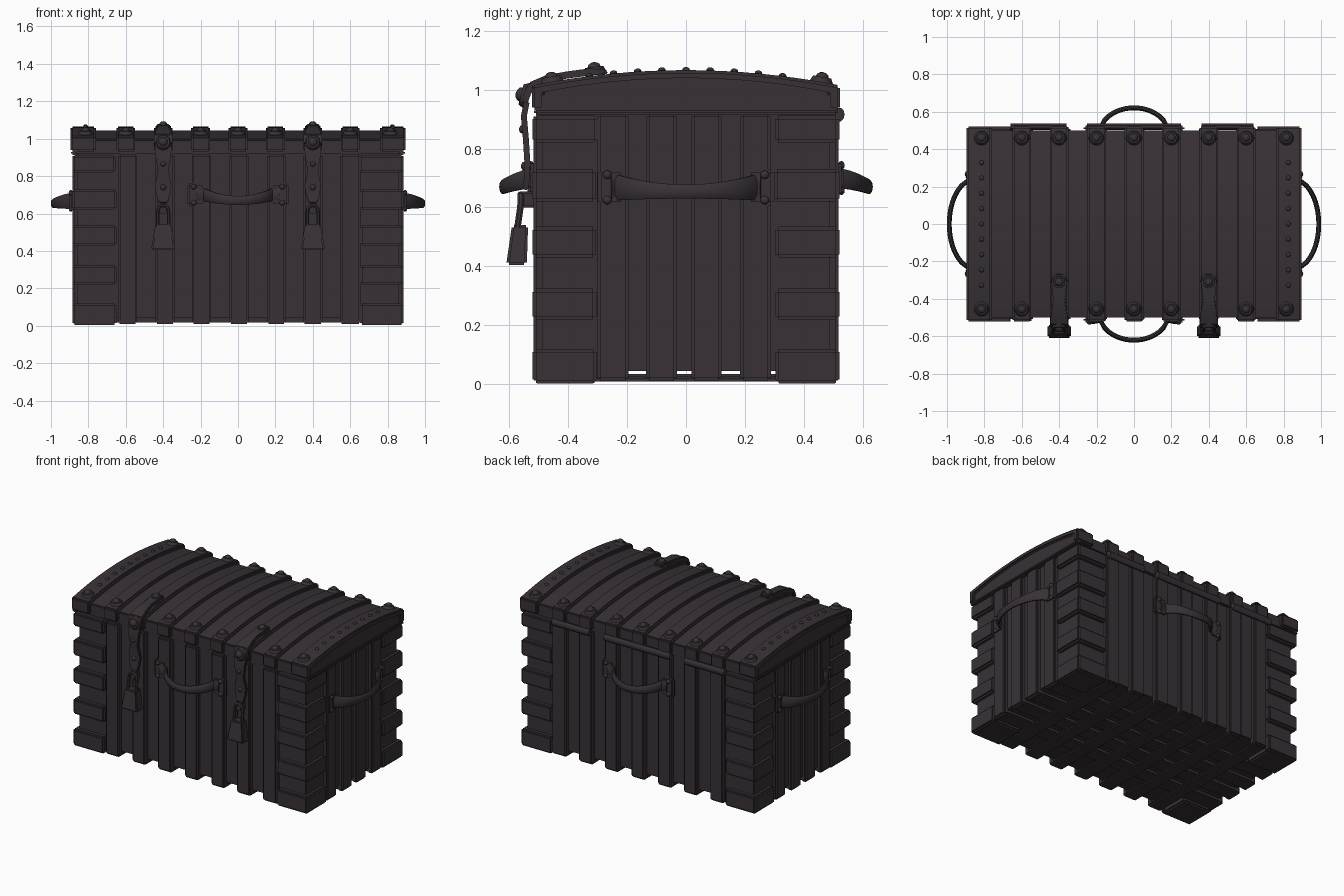
import bpy, bmesh, math, random
from mathutils import Vector, Matrix

if "Cube" in bpy.data.objects:
    bpy.data.objects.remove(bpy.data.objects["Cube"])

random.seed(4)
mat = bpy.data.materials.new("dark_plum_wood")
mat.diffuse_color = (0.040, 0.031, 0.037, 1)
mat.use_nodes = True
mat.node_tree.nodes["Principled BSDF"].inputs["Base Color"].default_value = mat.diffuse_color


def finish(name, bm, bevel=0.0, seg=2):
    """Bevel the sharp edges, store the mesh and link the object."""
    bmesh.ops.recalc_face_normals(bm, faces=bm.faces[:])
    if bevel:
        sharp = [e for e in bm.edges if len(e.link_faces) == 2 and e.calc_face_angle(0) > 0.6]
        bmesh.ops.bevel(bm, geom=sharp, offset=bevel, segments=seg, affect='EDGES', clamp_overlap=True)
    me = bpy.data.meshes.new(name)
    bm.to_mesh(me)
    bm.free()
    me.materials.append(mat)
    ob = bpy.data.objects.new(name, me)
    bpy.context.collection.objects.link(ob)
    return ob


def box(name, a, b, bevel=0.01):
    lo = Vector([min(p, q) for p, q in zip(a, b)])
    hi = Vector([max(p, q) for p, q in zip(a, b)])
    bm = bmesh.new()
    bmesh.ops.create_cube(bm, size=1)
    for v in bm.verts:
        v.co = Vector([(lo[i] + hi[i]) / 2 + v.co[i] * (hi[i] - lo[i]) for i in range(3)])
    return finish(name, bm, bevel)


def prism(name, profile, direction, bevel=0.01):
    """Extrude a closed outline of 3D points along a direction."""
    bm = bmesh.new()
    f = bm.faces.new([bm.verts.new(p) for p in profile])
    new = bmesh.ops.extrude_face_region(bm, geom=[f])["geom"]
    bmesh.ops.translate(bm, vec=direction, verts=[g for g in new if isinstance(g, bmesh.types.BMVert)])
    return finish(name, bm, bevel)


def sweep(name, pts, side, widths, thick, n=8, bevel=0.0):
    """Tube along pts: half-width along 'side', half-thickness across it."""
    bm, rings = bmesh.new(), []
    pts, side = [Vector(p) for p in pts], Vector(side)
    for i, p in enumerate(pts):
        t = (pts[min(i + 1, len(pts) - 1)] - pts[max(i - 1, 0)]).normalized()
        nrm = t.cross(side).normalized()
        k = math.sqrt(2) if n == 4 else 1
        rings.append([bm.verts.new(p + k * (side * widths[i] * math.cos(a) + nrm * thick * math.sin(a)))
                      for a in [(j + 0.5) * 2 * math.pi / n for j in range(n)]])
    for r, s in zip(rings, rings[1:]):
        for j in range(n):
            bm.faces.new((r[j], r[(j + 1) % n], s[(j + 1) % n], s[j]))
    bm.faces.new(rings[0])
    bm.faces.new(rings[-1])
    return finish(name, bm, bevel)


def rivet(name, loc, normal, r, collar=True):
    """Domed stud, with a sloped collar on the large ones."""
    bm = bmesh.new()
    m = Matrix.Translation(loc) @ Vector(normal).to_track_quat('Z', 'Y').to_matrix().to_4x4()
    if collar:
        bmesh.ops.create_cone(bm, cap_ends=True, segments=12, radius1=r, radius2=r * 0.7,
                              depth=r * 0.6, matrix=m)
    dome = r * 0.5 if collar else r
    up = Matrix.Translation((0, 0, r * 0.3 if collar else 0))
    bmesh.ops.create_uvsphere(bm, u_segments=10, v_segments=6, radius=dome,
                              matrix=m @ up @ Matrix.Diagonal((1, 1, 0.75, 1)))
    return finish(name, bm)


def on_face(face, u, out, z):
    """Point on one wall: u along it, out from the centre."""
    return {"front": Vector((u, -out, z)), "back": Vector((u, out, z)),
            "right": Vector((out, u, z)), "left": Vector((-out, u, z))}[face]


def arch(y, top):
    return top - 0.19 * y * y


# Inner body
box("chest_body", (-0.857, -0.488, 0.045), (0.857, 0.488, 0.92), 0.004)

# Planks on the long walls, carried on beneath the floor
for x in (-0.59, -0.39, -0.195, 0.005, 0.205, 0.40, 0.60):
    w = 0.052 + random.uniform(-0.002, 0.002)
    for face in ("front", "back"):
        box(face + "_plank", on_face(face, x - w, 0.47, 0.012), on_face(face, x + w, 0.518, 0.918))
    box("floor_plank", (x - w, -0.51, 0.01), (x + w, 0.51, 0.035), 0.008)

# Planks on the short walls, carried on beneath the floor
for y in (-0.248, -0.083, 0.07, 0.236):
    w = 0.052 + random.uniform(-0.002, 0.002)
    for face in ("left", "right"):
        box(face + "_plank", on_face(face, y - w, 0.84, 0.012), on_face(face, y + w, 0.885, 0.918))
    box("floor_cross_plank", (-0.87, y - w, 0.018), (0.87, y + w, 0.05), 0.008)

# Corner brackets: five L-shaped bands on each corner, plus a foot plate
for sx in (-1, 1):
    for sy in (-1, 1):
        for z0, z1 in ((0.005, 0.12), (0.22, 0.325), (0.43, 0.535), (0.62, 0.73), (0.82, 0.912)):
            d = random.uniform(-0.004, 0.004)
            ax, ay = 0.652 + d, 0.302 + d
            outline = [(ax, 0.52), (0.885, 0.52), (0.885, ay), (0.845, ay), (0.845, 0.475), (ax, 0.475)]
            prism("corner_bracket", [(sx * px, sy * py, z0) for px, py in outline],
                  (0, 0, z1 - z0), 0.011)
        box("foot_plate", (sx * 0.66, sy * 0.305, 0.003), (sx * 0.88, sy * 0.515, 0.05))

# Lid core
ys = [-0.5 + i / 16 for i in range(17)]
core = [(-0.882, y, arch(y, 1.045)) for y in ys] + [(-0.882, 0.5, 0.918), (-0.882, -0.5, 0.918)]
prism("lid_core", core, (1.764, 0, 0), 0.006)

# Curved straps over the lid, wider at both ends
for x0, x1 in [(-0.895, -0.76), (0.76, 0.895)] + [(c - 0.05, c + 0.05) for c in
                                               (-0.60, -0.40, -0.20, 0, 0.20, 0.40, 0.60)]:
    ya = [y * 1.045 for y in ys]
    band = [(x0, y, arch(y, 1.066)) for y in ya] + [(x0, 0.5225, 0.93), (x0, 0.48, 0.93)]
    band += [(x0, y * 0.96, arch(y, 1.03)) for y in reversed(ys)] + [(x0, -0.48, 0.93), (x0, -0.5225, 0.93)]
    prism("lid_strap", band, (x1 - x0, 0, 0), 0.009)

# Lid end rims
for s in (-1, 1):
    box("lid_end_rim", (s * 0.86, -0.515, 0.914), (s * 0.892, 0.515, 0.935), 0.006)


# Rivets on the lid
def lid_rivet(x, y, r, collar, lift=0.0):
    rivet("lid_rivet", (x, y, arch(y, 1.070) + lift), (0, 0.38 * y, 1), r, collar)


for x in (-0.815, -0.60, -0.40, -0.20, 0, 0.20, 0.40, 0.60, 0.815):
    lid_rivet(x, 0.46, 0.044, True)
    if abs(x) != 0.40:
        lid_rivet(x, -0.455, 0.044, True)
for x in (-0.815, 0.825):
    for i in range(-4, 5):
        lid_rivet(x, i * 0.082, 0.013, False, -0.003)

# Hinges at the back
for x0, x1 in ((-0.66, -0.36), (-0.25, 0.25), (0.36, 0.64)):
    sweep("hinge_barrel", [(x0, 0.52, 0.915), (x1, 0.52, 0.915)], (0, 0, 1), [0.024] * 2, 0.018, 10)

# Handles on all four walls
for face in ("front", "back", "left", "right"):
    long_wall = face in ("front", "back")
    wall, tip = (0.515, 0.625) if long_wall else (0.882, 0.992)
    chord, px = (0.18, 0.225) if long_wall else (0.235, 0.255)
    zc, sag, fat = (0.70, 0.03, 0.036) if long_wall else (0.668, 0.014, 0.046)
    pts, ws = [], []
    n = 16
    for i in range(n + 1):
        k = -1 + 2 * i / n
        bow = math.sqrt(max(0, 1 - 0.92 * k * k)) - math.sqrt(0.08)
        bow /= 1 - math.sqrt(0.08)
        pts.append(on_face(face, k * chord, wall + 0.002 + (tip - wall - 0.006) * bow, zc - sag * (1 - k * k)))
        ws.append(0.025 + (fat - 0.025) * k * k)
    pts = [on_face(face, -px, wall + 0.008, zc)] + pts + [on_face(face, px, wall + 0.008, zc)]
    sweep(face + "_handle", pts, (0, 0, 1), [fat] + ws + [fat], 0.013, 10)
    for s in (-1, 1):
        box(face + "_handle_plate", on_face(face, s * px - 0.046, wall - 0.02, zc - 0.062),
            on_face(face, s * px + 0.046, wall + 0.012, zc + 0.062), 0.012)
        for dz in (-0.043, 0.043):
            rivet("handle_rivet", on_face(face, s * (px + 0.012), wall + 0.012, zc + dz),
                  on_face(face, 0, 1, 0), 0.015, False)

# Latches with hasps and padlocks
for x in (-0.40, 0.40):
    top = [(x, -0.27, 1.060), (x, -0.31, 1.062), (x, -0.40, 1.050), (x, -0.47, 1.038),
           (x, -0.525, 1.015), (x, -0.545, 0.97)]
    sweep("latch_tongue", top, (1, 0, 0), [0.03, 0.042, 0.032, 0.042, 0.05, 0.048], 0.012, 4, 0.005)
    lid_rivet(x, -0.31, 0.044, True, 0.012)
    rivet("latch_knob", (x, -0.545, 0.98), (0, -1, 0.25), 0.05)
    hasp = [(x, -0.54, 0.96), (x, -0.55, 0.91), (x, -0.543, 0.83), (x, -0.538, 0.75),
            (x, -0.54, 0.70), (x, -0.545, 0.66)]
    sweep("hasp", hasp, (1, 0, 0), [0.045, 0.042, 0.028, 0.044, 0.036, 0.026], 0.010, 4, 0.004)
    rivet("hasp_rivet", (x, -0.548, 0.74), (0, -1, 0), 0.016, False)
    rivet("hasp_rivet", (x, -0.556, 0.865), (0, -1, 0), 0.014, False)
    # staple behind the hasp
    box("staple", (x - 0.02, -0.565, 0.60), (x + 0.02, -0.51, 0.655), 0.006)
    # padlock shackle and tapered body
    loop = [(x - 0.03, -0.572, 0.53), (x - 0.03, -0.562, 0.60)]
    loop += [(x - 0.03 * math.cos(a), -0.560, 0.61 + 0.035 * math.sin(a))
             for a in [i * math.pi / 6 for i in range(1, 6)]]
    loop += [(x + 0.03, -0.562, 0.60), (x + 0.03, -0.572, 0.53)]
    sweep("padlock_shackle", loop, (0, 1, 0), [0.012] * len(loop), 0.010, 8)
    lock = box("padlock", (-0.065, -0.035, -0.068), (0.065, 0.035, 0.068), 0.009)
    for v in lock.data.vertices:
        t = (v.co.z + 0.068) / 0.136
        v.co.x *= 1 - 0.36 * t
        v.co.y *= 1 - 0.22 * t
        v.co += Vector((x, -0.575 + 0.012 * t, 0.473))

# Smooth shading with crisp edges
for ob in bpy.context.collection.objects:
    ob.select_set(True)
    bpy.context.view_layer.objects.active = ob
bpy.ops.object.shade_smooth_by_angle(angle=math.radians(35))
